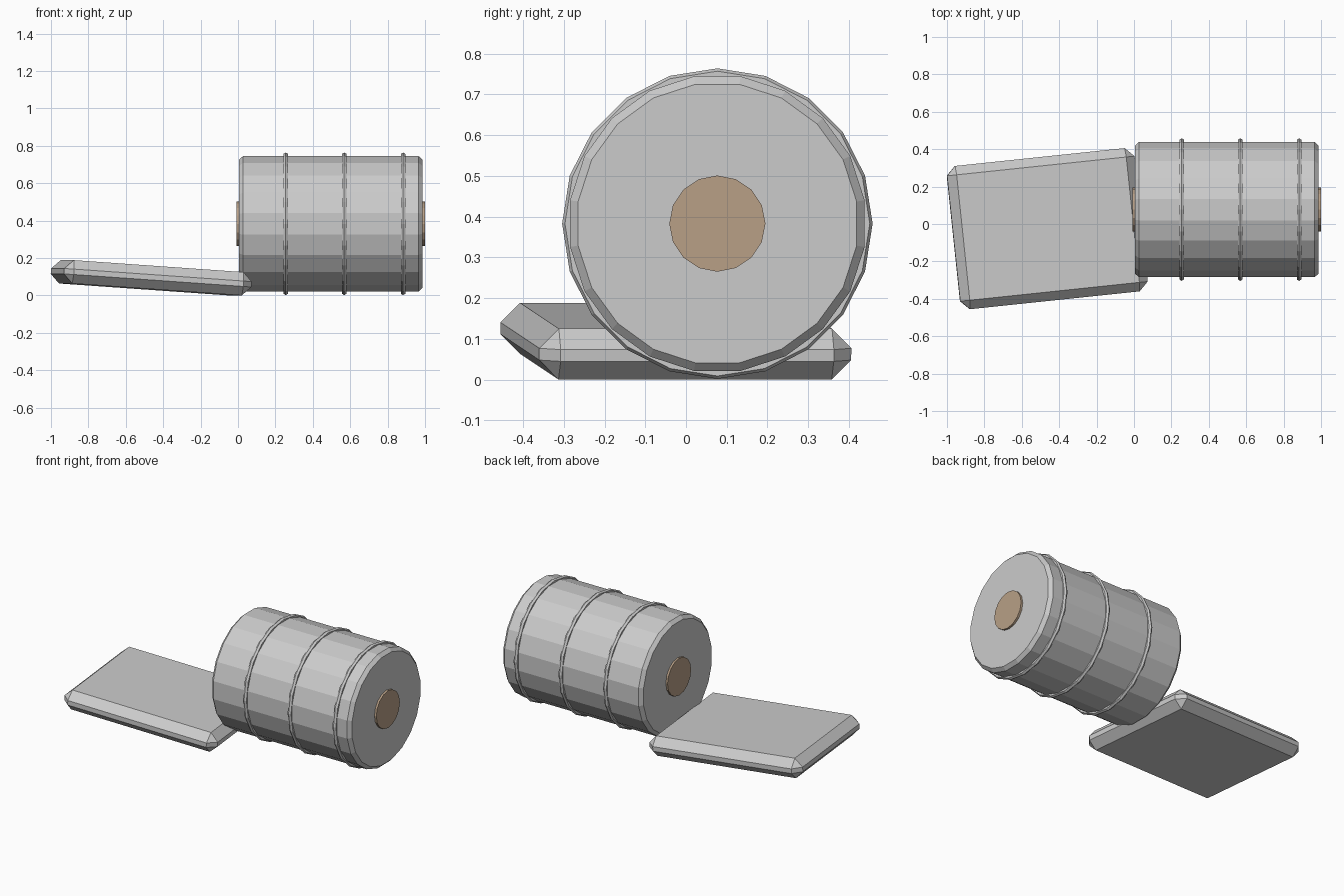
import bpy, bmesh
from math import pi, sin, cos, radians
from mathutils import Matrix

if "Cube" in bpy.data.objects:
    bpy.data.objects.remove(bpy.data.objects["Cube"])

AXIS_Y, AXIS_Z = 0.077, 0.383
SIDES = 20


def make_object(name, bm, material=None):
    bmesh.ops.recalc_face_normals(bm, faces=bm.faces)
    mesh = bpy.data.meshes.new(name)
    bm.to_mesh(mesh)
    bm.free()
    obj = bpy.data.objects.new(name, mesh)
    bpy.context.collection.objects.link(obj)
    if material:
        mesh.materials.append(material)
    return obj


def lathe(name, profile, sides, phase=0.0, closed=False, material=None):
    """Spin (x, radius) points about the drum axis; open profiles get end caps."""
    bm = bmesh.new()
    loops = []
    for x, r in profile:
        loops.append([bm.verts.new((x,
                                    AXIS_Y + r * sin(phase + 2 * pi * i / sides),
                                    AXIS_Z + r * cos(phase + 2 * pi * i / sides)))
                      for i in range(sides)])
    pairs = list(zip(loops, loops[1:]))
    if closed:
        pairs.append((loops[-1], loops[0]))
    else:
        bm.faces.new(loops[0])
        bm.faces.new(loops[-1])
    for a, b in pairs:
        for i in range(sides):
            j = (i + 1) % sides
            bm.faces.new((a[i], a[j], b[j], b[i]))
    return make_object(name, bm, material)


# Drum lying on its side, with chamfered rims
lathe("drum_body", [(0.005, 0.346), (0.026, 0.366), (0.966, 0.366), (0.987, 0.346)],
      SIDES, phase=pi / SIDES)

# Raised hoops around the drum
for n, x in enumerate((0.255, 0.568, 0.883), 1):
    section = [(x + 0.014 * sin(k * pi / 3), 0.367 + 0.014 * cos(k * pi / 3))
               for k in range(6)]
    lathe(f"drum_hoop_{n}", section, SIDES, closed=True)

# Brown discs on both drum ends
brown = bpy.data.materials.new("brown")
brown.diffuse_color = (0.48, 0.35, 0.24, 1)
brown.use_nodes = True
brown.node_tree.nodes["Principled BSDF"].inputs["Base Color"].default_value = brown.diffuse_color
for name, x0, x1 in (("left_end_disc", -0.007, 0.015), ("right_end_disc", 0.977, 1.0)):
    lathe(name, [(x0, 0.118), (x1, 0.118)], 16, material=brown)

# Tilted, chamfered slab
bm = bmesh.new()
bmesh.ops.create_cube(bm, size=1, matrix=Matrix.Diagonal((1.01, 0.77, 0.125, 1)))
bmesh.ops.bevel(bm, geom=list(bm.edges), offset=0.048, offset_type='OFFSET',
                segments=1, profile=0.5, affect='EDGES')
slab = make_object("slab", bm)
slab.location = (-0.464, -0.025, 0.0945)
slab.rotation_euler = (0, radians(4), radians(6))
